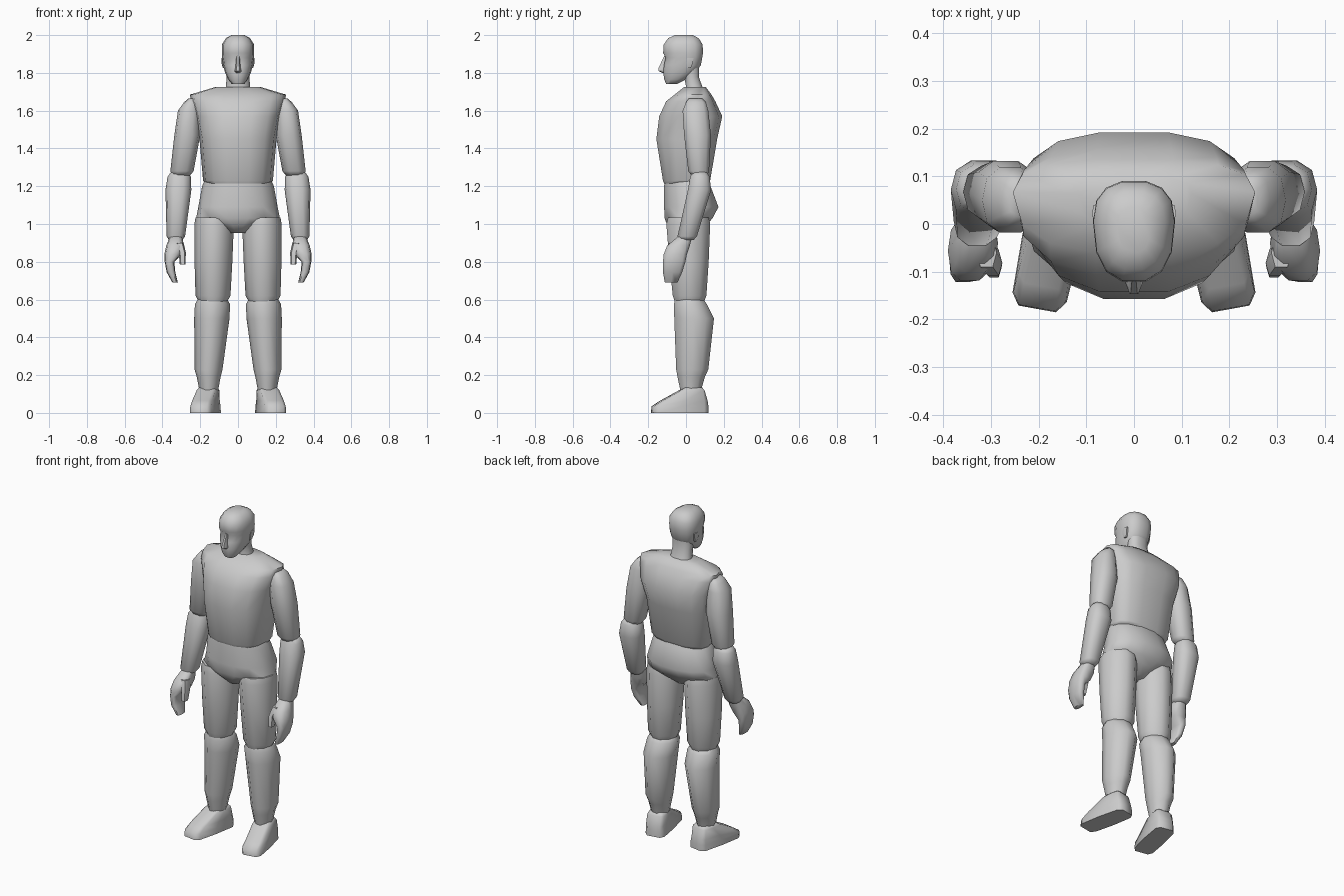
import bpy, bmesh, math


def loft(name, rings, n=10, e=0.7, bias=0.5, side=1, shear=0.0, twist=0.0):
    """Stack rounded-box rings given as (z, xmin, xmax, ymin, ymax).
    e: squareness, bias: where the widest point lies between ymin and ymax,
    shear: x drift along y, twist: y drift along x, side=-1 mirrors in x.
    n = 10 or 14 gives flat fronts and backs."""
    def power(v):
        return math.copysign(abs(v) ** e, v) if abs(v) > 1e-6 else 0.0
    angles = [2 * math.pi * i / n for i in range(n)]
    unit = [(power(math.cos(a)), power(math.sin(a))) for a in angles]
    top = max(s for c, s in unit)
    bm = bmesh.new()
    loops = []
    for z, x0, x1, y0, y1 in rings:
        cx, ym, yc = (x0 + x1) / 2, y0 + (y1 - y0) * bias, (y0 + y1) / 2
        loop = []
        for c, s in unit:
            y = ym + s / top * ((y1 - ym) if s > 0 else (ym - y0))
            dx = c * (x1 - x0) / 2
            x = cx + dx + shear * (y - yc)
            loop.append(bm.verts.new((side * x, y + twist * dx, z)))
        loops.append(loop)
    for a, b in zip(loops, loops[1:]):
        for i in range(n):
            j = (i + 1) % n
            bm.faces.new((a[i], a[j], b[j], b[i]))
    bm.faces.new(loops[0])
    bm.faces.new(loops[-1])
    bmesh.ops.recalc_face_normals(bm, faces=bm.faces)
    me = bpy.data.meshes.new(name)
    bm.to_mesh(me)
    bm.free()
    ob = bpy.data.objects.new(name, me)
    bpy.context.collection.objects.link(ob)
    bpy.ops.object.select_all(action='DESELECT')
    ob.select_set(True)
    bpy.context.view_layer.objects.active = ob
    bpy.ops.object.shade_smooth_by_angle(angle=math.radians(58))
    return ob


def centred(rings):
    """Turn (z, half width, ymin, ymax) into full rings."""
    return [(z, -w, w, y0, y1) for z, w, y0, y1 in rings]


# Head, nose and neck
loft("head", centred([
    (1.74, 0.032, -0.105, -0.05), (1.765, 0.052, -0.115, 0.0),
    (1.80, 0.068, -0.120, 0.05), (1.84, 0.078, -0.117, 0.078),
    (1.88, 0.084, -0.108, 0.086), (1.905, 0.086, -0.121, 0.09),
    (1.95, 0.085, -0.118, 0.088), (1.983, 0.065, -0.095, 0.068),
    (2.0, 0.035, -0.06, 0.035)]), n=14, e=0.82, bias=0.6)
loft("nose", centred([
    (1.80, 0.012, -0.125, -0.10), (1.81, 0.018, -0.147, -0.10),
    (1.825, 0.014, -0.146, -0.10), (1.89, 0.008, -0.115, -0.10)]), n=6, e=1)
loft("neck", centred([
    (1.69, 0.072, -0.01, 0.098), (1.73, 0.064, 0.0, 0.085),
    (1.78, 0.060, -0.01, 0.068), (1.84, 0.062, -0.03, 0.07)]), e=0.8)

# Chest
loft("torso", centred([
    (1.215, 0.175, -0.116, 0.12), (1.23, 0.185, -0.122, 0.128),
    (1.45, 0.204, -0.157, 0.165), (1.57, 0.228, -0.142, 0.192),
    (1.65, 0.250, -0.105, 0.155), (1.685, 0.254, -0.06, 0.135),
    (1.725, 0.12, -0.01, 0.105)]), n=14, e=0.77, bias=0.65)

# Pelvis
loft("pelvis", centred([
    (1.235, 0.175, -0.112, 0.115), (1.20, 0.190, -0.116, 0.13),
    (1.09, 0.210, -0.116, 0.172), (1.03, 0.222, -0.113, 0.14),
    (0.995, 0.12, -0.10, 0.11), (0.952, 0.045, -0.06, 0.06)]),
    n=14, e=0.92, bias=0.55)

for side, tag in ((1, "left"), (-1, "right")):
    # Ear
    loft(f"{tag}_ear", [
        (1.825, 0.068, 0.080, 0.005, 0.025), (1.85, 0.070, 0.087, 0.0, 0.035),
        (1.88, 0.070, 0.088, 0.005, 0.04)], n=6, side=side)
    # Arm
    loft(f"{tag}_upper_arm", [
        (1.665, 0.225, 0.262, 0.015, 0.085), (1.645, 0.212, 0.285, 0.0, 0.105),
        (1.60, 0.20, 0.318, -0.018, 0.118), (1.47, 0.20, 0.337, -0.01, 0.132),
        (1.28, 0.235, 0.358, 0.012, 0.122), (1.255, 0.255, 0.345, 0.03, 0.11)],
        side=side, e=0.82)
    loft(f"{tag}_forearm", [
        (1.275, 0.265, 0.355, 0.035, 0.11), (1.25, 0.25, 0.373, 0.022, 0.125),
        (1.18, 0.247, 0.384, 0.01, 0.133), (0.935, 0.28, 0.378, -0.045, 0.058),
        (0.915, 0.295, 0.365, -0.03, 0.04)], side=side, e=0.82)
    # Hand with curled fingers and thumb
    loft(f"{tag}_hand", [
        (0.94, 0.298, 0.358, -0.035, 0.035), (0.885, 0.285, 0.380, -0.10, 0.02),
        (0.84, 0.298, 0.39, -0.118, 0.005), (0.80, 0.337, 0.388, -0.122, -0.003),
        (0.745, 0.332, 0.378, -0.122, -0.02), (0.69, 0.318, 0.347, -0.112, -0.045)],
        side=side, e=0.7)
    loft(f"{tag}_thumb", [
        (0.90, 0.288, 0.33, -0.09, -0.03), (0.85, 0.276, 0.314, -0.108, -0.055),
        (0.785, 0.278, 0.308, -0.112, -0.075)], n=6, side=side)
    # Leg
    loft(f"{tag}_thigh", [
        (1.035, 0.03, 0.225, -0.095, 0.12), (1.00, 0.022, 0.231, -0.104, 0.128),
        (0.80, 0.03, 0.23, -0.088, 0.12), (0.62, 0.04, 0.225, -0.07, 0.108),
        (0.575, 0.065, 0.20, -0.055, 0.09)], side=side, e=1.08)
    loft(f"{tag}_shin", [
        (0.605, 0.06, 0.21, -0.055, 0.09), (0.575, 0.042, 0.228, -0.064, 0.11),
        (0.50, 0.045, 0.232, -0.062, 0.148), (0.23, 0.082, 0.23, -0.052, 0.118),
        (0.19, 0.092, 0.218, -0.045, 0.10), (0.12, 0.105, 0.205, -0.03, 0.08)],
        side=side, e=1.08)
    # Foot, turned slightly outward
    loft(f"{tag}_foot", [
        (0.0, 0.111, 0.234, -0.178, 0.112), (0.035, 0.113, 0.232, -0.176, 0.112),
        (0.065, 0.113, 0.226, -0.13, 0.108), (0.12, 0.104, 0.212, -0.03, 0.092),
        (0.135, 0.115, 0.2, -0.01, 0.08)],
        e=0.38, side=side, shear=-0.21, twist=0.18)
